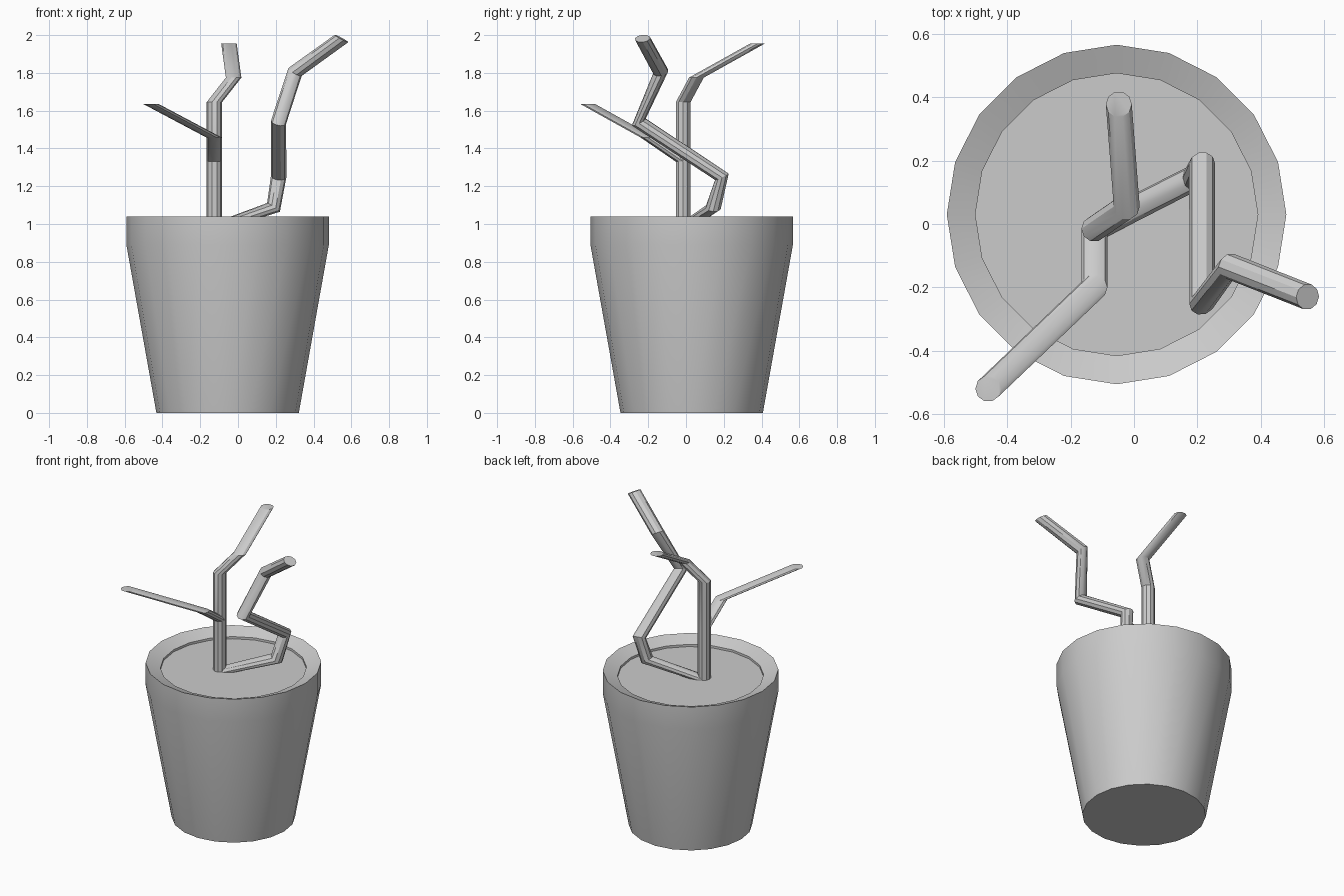
import bpy, bmesh, math
from mathutils import Vector

if "Cube" in bpy.data.objects:
    bpy.data.objects.remove(bpy.data.objects["Cube"])

CX, CY = -0.055, 0.03


def loft(name, rings, sides):
    """Skin a closed tube through rings of (centre, normal, radius)."""
    bm = bmesh.new()
    prev = None
    for c, n, r in rings:
        q = Vector((0, 0, 1)).rotation_difference(Vector(n).normalized())
        ring = []
        for i in range(sides):
            a = 2 * math.pi * i / sides
            ring.append(bm.verts.new(Vector(c) + q @ Vector((r * math.cos(a), r * math.sin(a), 0))))
        if prev is None:
            bm.faces.new(ring[::-1])
        else:
            for i in range(sides):
                j = (i + 1) % sides
                bm.faces.new((prev[i], prev[j], ring[j], ring[i]))
        prev = ring
    bm.faces.new(prev)
    bmesh.ops.recalc_face_normals(bm, faces=bm.faces)
    me = bpy.data.meshes.new(name)
    bm.to_mesh(me)
    bm.free()
    ob = bpy.data.objects.new(name, me)
    bpy.context.collection.objects.link(ob)
    bpy.ops.object.select_all(action='DESELECT')
    ob.select_set(True)
    bpy.context.view_layer.objects.active = ob
    bpy.ops.object.shade_smooth_by_angle(angle=math.radians(30))
    return ob


UP = (0, 0, 1)
R = 0.041

# Pot with a sloping rim, filled with a flat soil surface
pot_profile = [(0.377, 0), (0.536, 0.89), (0.536, 1.04), (0.446, 1.005), (0.446, 0.99)]
loft("pot", [((CX, CY, z), UP, r) for r, z in pot_profile], 20)

# Upright stem, horizontal cross-sections
stem = [(-0.125, -0.015, 0.98), (-0.125, -0.015, 1.33), (-0.125, -0.015, 1.645),
        (-0.023, 0.055, 1.775), (-0.048, 0.378, 1.955)]
loft("upright_stem", [(p, UP, R) for p in stem], 10)

# Side branch leaving the upright stem
branch = [(-0.125, -0.015, 1.33), (-0.125, -0.2, 1.457), (-0.46, -0.52, 1.635)]
loft("side_branch", [(p, UP, R) for p in branch], 10)

# Crooked stem growing out of the soil, tilted cross-sections
crooked = [((-0.125, -0.015, 0.98), (0.3, 0.1, 0.95)),
           ((0.188, 0.145, 1.088), (0.55, 0.1, 0.8)),
           ((0.215, 0.19, 1.25), (0.1, -0.42, 0.9)),
           ((0.215, -0.25, 1.54), (0.2, -0.45, 0.87)),
           ((0.302, -0.133, 1.805), (0.5, -0.22, 0.82)),
           ((0.548, -0.23, 1.982), (0.47, -0.1, 0.87))]
loft("crooked_stem", [(p, n, R) for p, n in crooked], 10)
